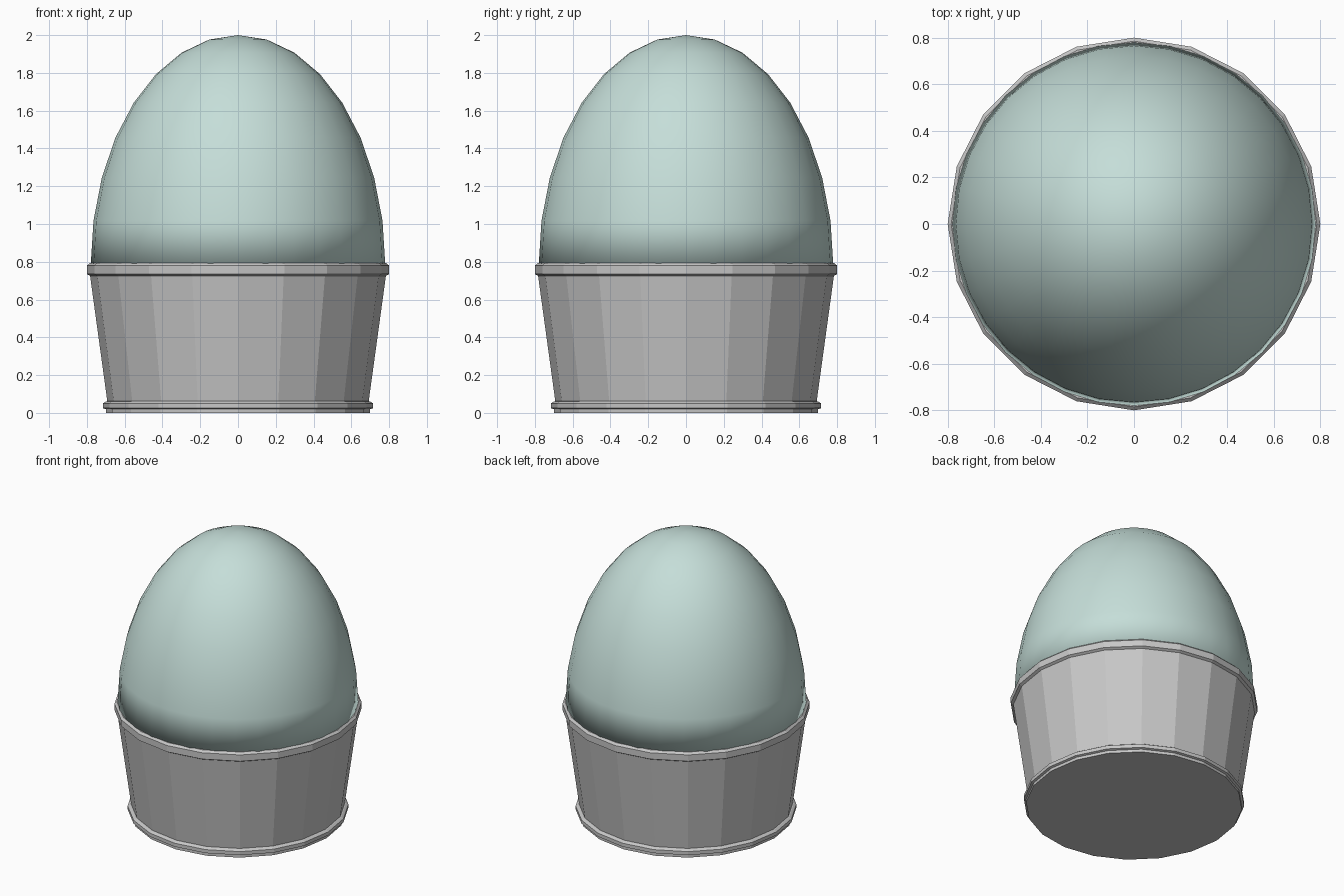
import bpy, bmesh, math

if "Cube" in bpy.data.objects:
    bpy.data.objects.remove(bpy.data.objects["Cube"])


def material(name, rgb):
    m = bpy.data.materials.new(name)
    m.diffuse_color = (*rgb, 1)
    m.use_nodes = True
    m.node_tree.nodes["Principled BSDF"].inputs["Base Color"].default_value = m.diffuse_color
    return m


def lathe(name, profile, sides, mat, smooth):
    """Revolve a bottom-to-top (radius, z) profile; radius 0 makes a pole."""
    bm = bmesh.new()
    rings = []
    for r, z in profile:
        if r == 0:
            rings.append([bm.verts.new((0, 0, z))] * sides)
        else:
            rings.append([bm.verts.new((r * math.cos(2 * math.pi * i / sides),
                                        r * math.sin(2 * math.pi * i / sides), z))
                          for i in range(sides)])
    for a, b in zip(rings, rings[1:]):
        for i in range(sides):
            j = (i + 1) % sides
            quad = list(dict.fromkeys((a[i], a[j], b[j], b[i])))
            bm.faces.new(quad).smooth = smooth
    bmesh.ops.recalc_face_normals(bm, faces=bm.faces)
    mesh = bpy.data.meshes.new(name)
    bm.to_mesh(mesh)
    bm.free()
    mesh.materials.append(mat)
    ob = bpy.data.objects.new(name, mesh)
    bpy.context.collection.objects.link(ob)
    return ob


teal = material("pale_teal", (0.56, 0.73, 0.69))
grey = material("light_grey", (0.57, 0.57, 0.57))

# Faceted tapered cup with a foot band and a rolled rim
lathe("cup", [(0, 0), (0.70, 0), (0.70, 0.02), (0.715, 0.025), (0.715, 0.05),
              (0.70, 0.06), (0.692, 0.062), (0.783, 0.725), (0.80, 0.735),
              (0.80, 0.78), (0.785, 0.794), (0.77, 0.794), (0.77, 0.778),
              (0, 0.778)], 20, grey, False)

# Smooth half-ellipsoid dome, closed underneath inside the cup
dome = [(0, 0.78)]
for k in range(9):
    t = math.radians(11.25 * k)
    dome.append((0.78 * math.cos(t) if k < 8 else 0, 0.78 + 1.22 * math.sin(t)))
lathe("dome", dome, 32, teal, True)
